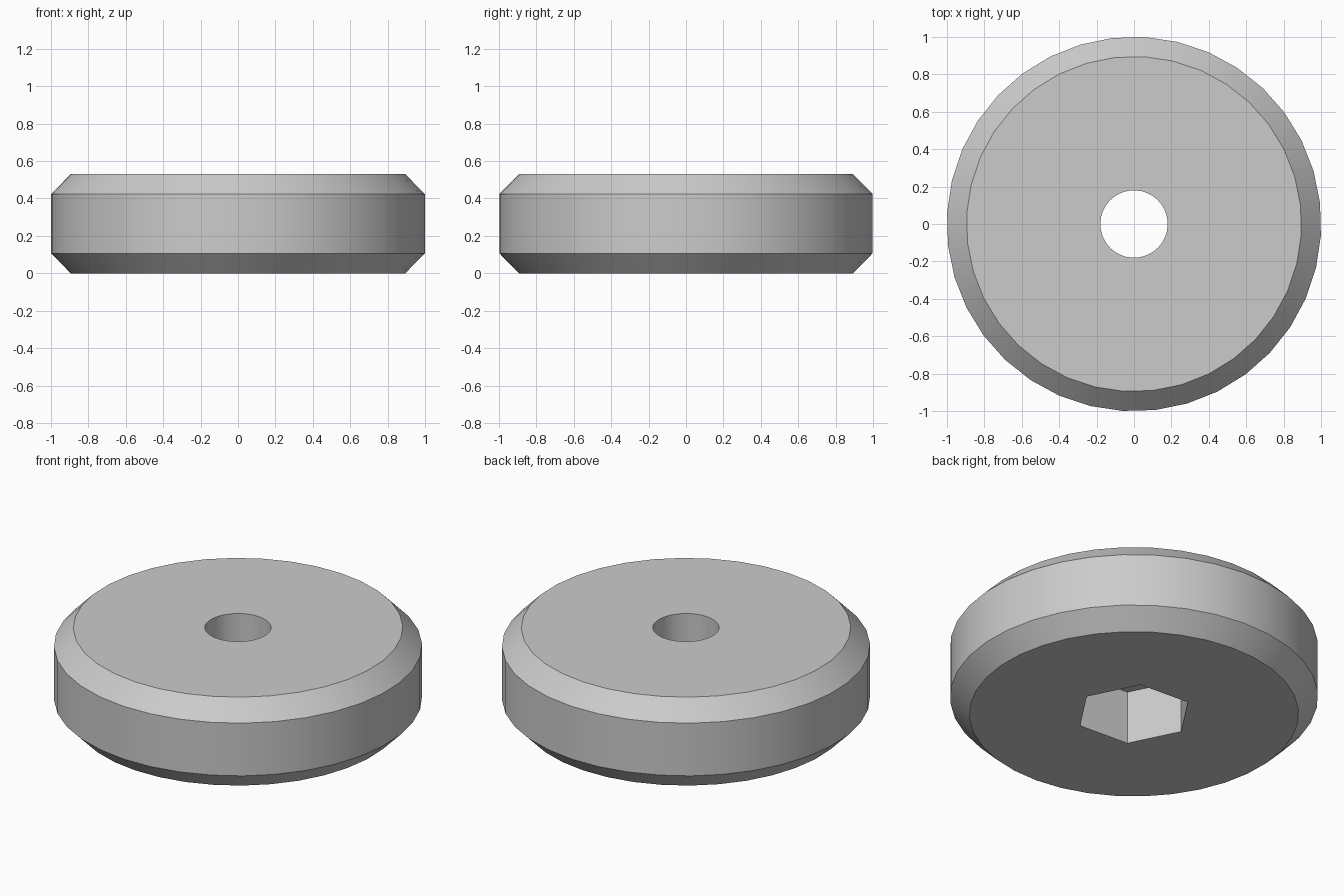
import bpy
import bmesh
import math

cube = bpy.data.objects.get("Cube")
if cube:
    bpy.data.objects.remove(cube, do_unlink=True)

SIDES = 36
TURN = math.radians(56.5)
RADIUS, RIM = 1.0, 0.895
HEIGHT, CHAMFER = 0.53, 0.107
HOLE = 0.18
POCKET, POCKET_DEPTH = 0.319, 0.32


def ring(bm, radius, z, sides=SIDES):
    """Closed loop of vertices around the z axis."""
    angles = [TURN + math.tau * i / sides for i in range(sides)]
    return [bm.verts.new((radius * math.cos(a), radius * math.sin(a), z)) for a in angles]


def wall(bm, low, high):
    """Quads joining two rings with the same number of sides."""
    n = len(low)
    for i in range(n):
        j = (i + 1) % n
        bm.faces.new((low[i], low[j], high[j], high[i]))


def flat_annulus(bm, outer, inner):
    """Flat face between two rings at the same height."""
    edges = []
    for loop in (outer, inner):
        for a, b in zip(loop, loop[1:] + loop[:1]):
            edges.append(bm.edges.get((a, b)))
    bmesh.ops.triangle_fill(bm, edges=edges, use_beauty=True, use_dissolve=False)


bm = bmesh.new()

# Chamfered outer rim
profile = [(RIM, 0), (RADIUS, CHAMFER), (RADIUS, HEIGHT - CHAMFER), (RIM, HEIGHT)]
rings = [ring(bm, r, z) for r, z in profile]
for low, high in zip(rings, rings[1:]):
    wall(bm, low, high)

# Hexagonal pocket in the underside
hex_low = ring(bm, POCKET, 0, 6)
hex_high = ring(bm, POCKET, POCKET_DEPTH, 6)
wall(bm, hex_low, hex_high)

# Round hole from the pocket floor to the top
hole_low = ring(bm, HOLE, POCKET_DEPTH)
hole_high = ring(bm, HOLE, HEIGHT)
wall(bm, hole_low, hole_high)

# Flat faces: underside, pocket floor, top
flat_annulus(bm, rings[0], hex_low)
flat_annulus(bm, hex_high, hole_low)
flat_annulus(bm, rings[-1], hole_high)

bmesh.ops.recalc_face_normals(bm, faces=bm.faces)
mesh = bpy.data.meshes.new("wheel_disc")
bm.to_mesh(mesh)
bm.free()

disc = bpy.data.objects.new("wheel_disc", mesh)
bpy.context.scene.collection.objects.link(disc)

# Grey material
grey = bpy.data.materials.new("light_grey")
grey.use_nodes = True
colour = (0.6, 0.6, 0.6, 1)
grey.diffuse_color = colour
grey.node_tree.nodes["Principled BSDF"].inputs["Base Color"].default_value = colour
mesh.materials.append(grey)

# Smooth round walls, sharp chamfer edges
bpy.ops.object.select_all(action="DESELECT")
disc.select_set(True)
bpy.context.view_layer.objects.active = disc
bpy.ops.object.shade_smooth_by_angle(angle=math.radians(25))
